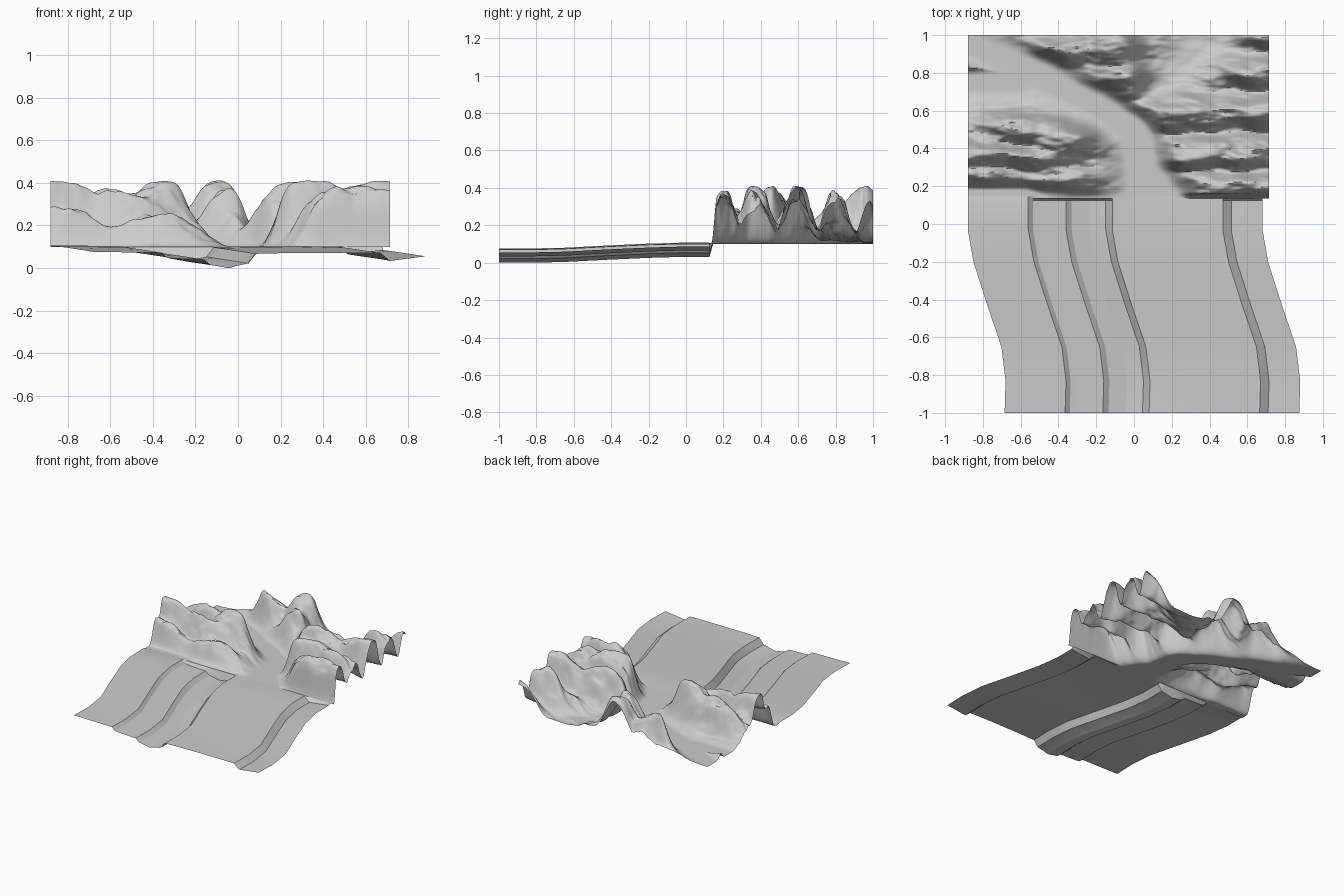
import bpy, math
from mathutils import Vector, noise

if "Cube" in bpy.data.objects:
    bpy.data.objects.remove(bpy.data.objects["Cube"])


def lerp(a, b, t):
    return a + (b - a) * t


def smooth(a, b, v):
    t = max(0.0, min(1.0, (v - a) / (b - a)))
    return t * t * (3 - 2 * t)


def grid_object(name, rows, angle):
    n = len(rows[0])
    verts = [p for r in rows for p in r]
    faces = [(j * n + i, j * n + i + 1, (j + 1) * n + i + 1, (j + 1) * n + i)
             for j in range(len(rows) - 1) for i in range(n - 1)]
    me = bpy.data.meshes.new(name)
    me.from_pydata(verts, [], faces)
    ob = bpy.data.objects.new(name, me)
    bpy.context.collection.objects.link(ob)
    bpy.ops.object.select_all(action='DESELECT')
    ob.select_set(True)
    bpy.context.view_layer.objects.active = ob
    bpy.ops.object.shade_smooth_by_angle(angle=math.radians(angle))
    return ob


# Lower plain: one stepped cross-section swept along a winding path
profile = [(-.88, .076), (-.56, .072), (-.535, .05), (-.5, .045), (-.36, .04),
           (-.33, .016), (-.24, .0), (-.2, .012), (-.15, .022), (-.115, .067),
           (.0, .07), (.3, .072), (.47, .07), (.515, .034), (.68, .055)]
# y, sideways shift, rise
path = [(-1, .195, 0), (-.83, .2, 0), (-.65, .178, .004), (-.42, .1, .016),
        (-.2, .03, .026), (-.03, 0, .031), (.125, 0, .031)]
rows = [[(x + s, y, z + dz) for x, z in profile] for y, s, dz in path]
rows.append([(x, .145, .1) for x, z in profile])
grid_object("stepped_plain", rows, 25)

# Mountains: ridges (x, y, height, half length in x, half width in y)
ridges = [(-.88, .38, .30, .20, .08), (-.36, .46, .28, .16, .09),
          (-.85, .25, .12, .25, .05), (-.40, .26, .10, .20, .05),
          (-.60, .50, .22, .22, .07), (-.55, .36, .19, .22, .06),
          (.55, .19, .25, .34, .07), (.42, .37, .29, .30, .07),
          (.75, .41, .19, .25, .05), (.70, .60, .30, .26, .06),
          (.28, .58, .25, .22, .08), (.66, .80, .23, .20, .06),
          (.74, 1.0, .19, .16, .06), (-.10, .94, .30, .11, .09),
          (-.38, .92, .20, .16, .06), (-.06, .79, .22, .14, .09),
          (-.86, .85, .12, .14, .05)]
# Valley centre lines (x, y, half width of the flat floor)
main_valley = [[(-.95, .98, .05), (-.6, .83, .06), (-.2, .63, .05), (0, .49, .06),
                (.04, .3, .07), (.10, .1, .14)],
               [(-.95, .74, .03), (-.6, .76, .05)]]
side_valley = [[(.13, .75, .0), (.40, 1.02, .05)]]


def valley_gap(x, y, valley):
    best = 9
    for line in valley:
        for (ax, ay, aw), (bx, by, bw) in zip(line, line[1:]):
            dx, dy = bx - ax, by - ay
            t = max(0, min(1, ((x - ax) * dx + (y - ay) * dy) / (dx * dx + dy * dy)))
            d = math.hypot(x - ax - t * dx, y - ay - t * dy) - lerp(aw, bw, t)
            best = min(best, d)
    return best


def height(x, y):
    w = noise.noise(Vector((x * 5, y * 8, 3.1))) * .035
    total = 0
    for cx, cy, h, rx, ry in ridges:
        d = ((x - cx + w) / rx) ** 2 + ((y - cy + w) / ry) ** 2
        total += (h * math.exp(-d * .75)) ** 4
    peak = total ** .25
    rough = noise.fractal(Vector((x * 5, y * 13, .7)), 1.0, 2.0, 3)
    z = peak * (1 + .2 * rough) + .045 + .03 * rough
    # the north-east bank of the main valley is the steeper one
    bank = lerp(.17, .11, smooth(-.1, .15, (x + y * 1.3 - .6) * .6))
    z *= smooth(0, bank, valley_gap(x, y, main_valley) + w * .4)
    z *= lerp(.25, 1, smooth(0, .15, valley_gap(x, y, side_valley)))
    start = lerp(.18, .135, smooth(-.6, -.4, x))
    z *= smooth(start, start + lerp(.07, .03, smooth(-.1, .3, x)), y)
    # soft ceiling keeps the summits rounded
    z = max(0, z)
    if z > .25:
        z = .25 + .067 * math.tanh((z - .25) / .08)
    return .1 + z


NX, NY = 130, 130
rows = []
for j in range(NY + 1):
    y = lerp(.135, 1, j / NY)
    rows.append([(x, y, height(x, y)) for x in
                 (lerp(-.88, .715, i / NX) for i in range(NX + 1))])
grid_object("mountains", rows, 50)
